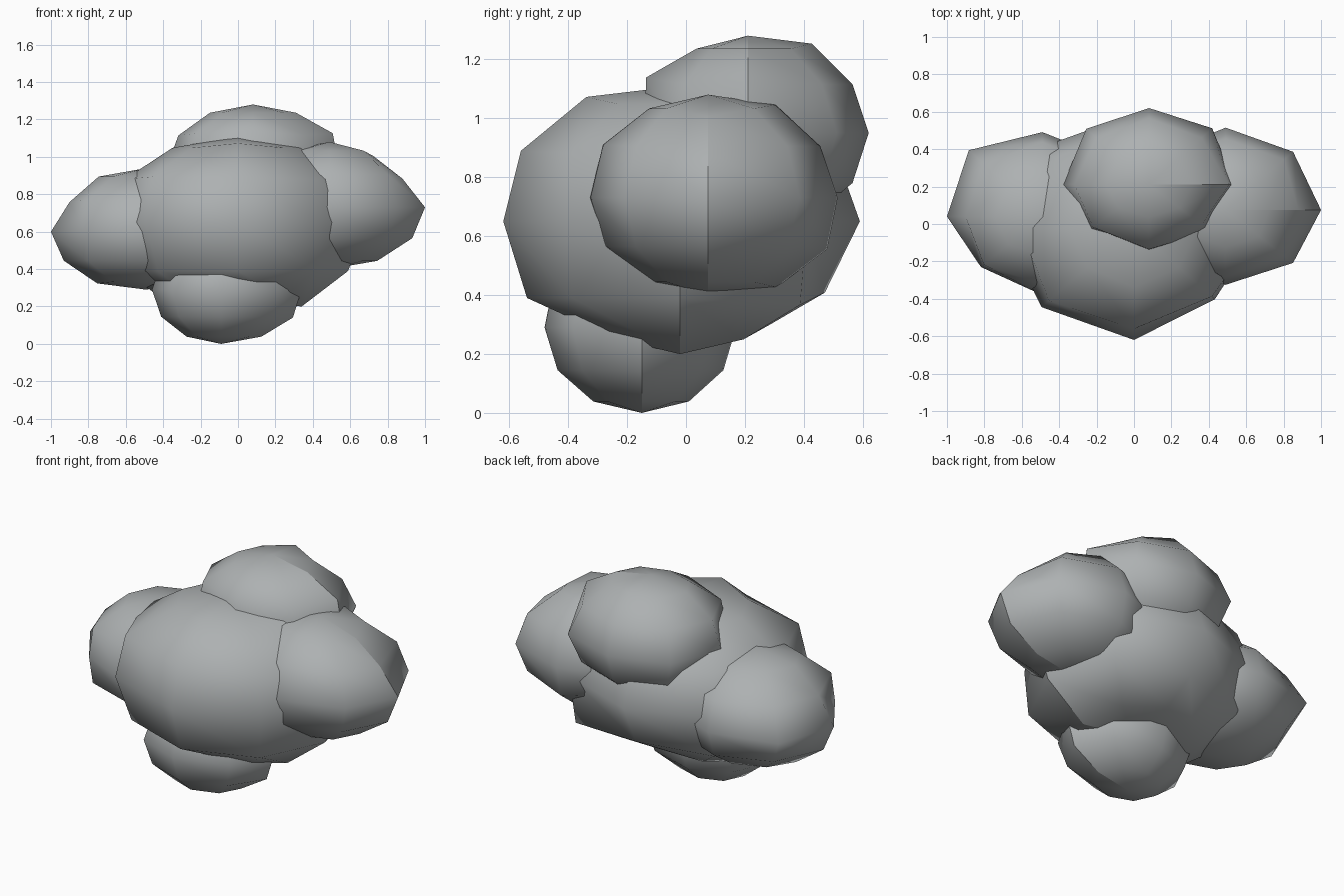
import bpy
import bmesh
from math import acos, atan2, degrees

default = bpy.data.objects.get("Cube")
if default:
    bpy.data.objects.remove(default, do_unlink=True)

# Single stone material
stone = bpy.data.materials.new("grey_stone")
stone.use_nodes = True
colour = (0.42, 0.44, 0.445, 1)
stone.diffuse_color = colour
stone.node_tree.nodes["Principled BSDF"].inputs["Base Color"].default_value = colour


def corner_key(unit):
    """Whole-degree heading and angle from the top for a corner of the ball."""
    polar = round(degrees(acos(max(-1, min(1, unit.z)))))
    heading = round(degrees(atan2(unit.y, unit.x))) % 360
    return (0 if polar in (0, 180) else heading, polar)


def lump(name, centre, low, high, dents, belly=0.0):
    """Uneven eight-sided ball: separate radii on the low and high side of each
    axis, with single corners pushed in or out by the factors in dents."""
    bm = bmesh.new()
    bmesh.ops.create_uvsphere(bm, u_segments=8, v_segments=6, radius=1)

    # Creased seam down the +x side
    for e in bm.edges:
        if all(abs(v.co.y) < 0.01 and v.co.x > -0.01 for v in e.verts):
            e.smooth = False
    for f in bm.faces:
        f.smooth = True

    for v in bm.verts:
        unit = v.co.copy()
        factor = dents.get(corner_key(unit), 1)
        for i in range(3):
            v.co[i] = factor * unit[i] * (high[i] if unit[i] > 0 else low[i])
        # Lift the front and back of the lowest ring
        if -0.95 < unit.z < -0.8:
            v.co.z += belly * (unit.y * 2) ** 2

    mesh = bpy.data.meshes.new(name)
    bm.to_mesh(mesh)
    bm.free()
    mesh.materials.append(stone)
    obj = bpy.data.objects.new(name, mesh)
    obj.location = centre
    bpy.context.collection.objects.link(obj)


# Large middle lump
lump("main_lump", (0, -0.02, 0.65), (0.7, 0.6, 0.52), (0.68, 0.61, 0.46),
     {(270, 30): 1.06, (270, 60): 1.04, (315, 90): 0.9, (225, 60): 1.06,
      (45, 120): 1.09, (90, 120): 0.93, (0, 180): 0.77}, belly=0.1)

# Side lumps
lump("left_lump", (0.49, 0.075, 0.73), (0.45, 0.4, 0.33), (0.51, 0.44, 0.35),
     {(0, 30): 0.91, (0, 60): 0.88, (90, 30): 1.04, (270, 60): 1.03,
      (90, 120): 1.06, (90, 150): 1.06})
lump("right_lump", (-0.49, 0.04, 0.6), (0.51, 0.42, 0.31), (0.45, 0.46, 0.34),
     {(135, 90): 1.09, (225, 90): 0.91, (180, 60): 0.93, (90, 90): 0.98,
      (180, 150): 1.03})

# Lumps above and below
lump("top_lump", (0.08, 0.21, 0.95), (0.46, 0.35, 0.34), (0.46, 0.41, 0.33),
     {(90, 30): 1.06, (270, 60): 1.14, (225, 60): 1.06, (45, 90): 1.04,
      (135, 90): 1.03, (0, 60): 1.07})
lump("bottom_lump", (-0.09, -0.15, 0.29), (0.37, 0.33, 0.29), (0.43, 0.32, 0.28),
     {(270, 60): 1.05, (0, 120): 1.03})
